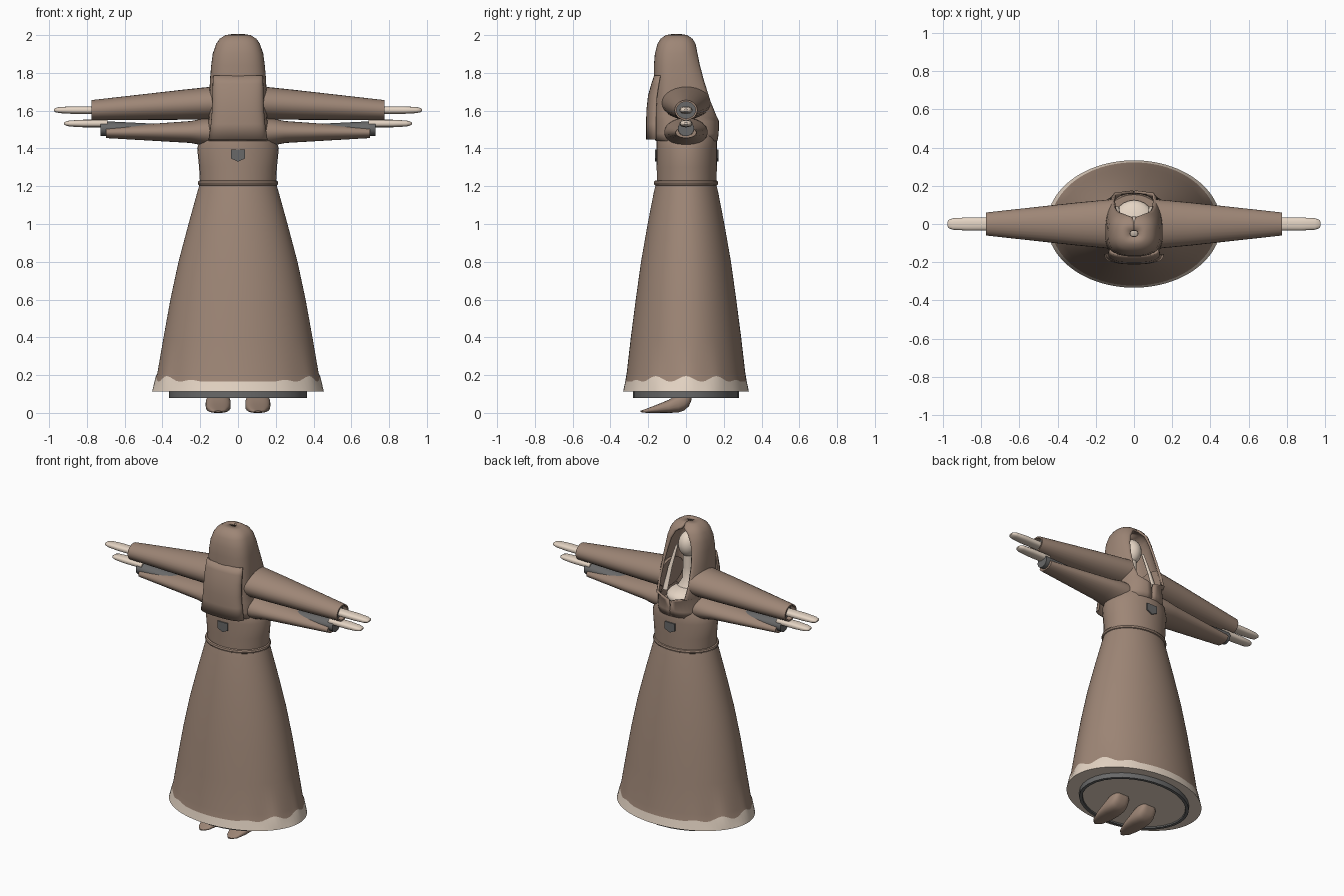
import bpy, bmesh, math
from mathutils import Vector

if "Cube" in bpy.data.objects:
    bpy.data.objects.remove(bpy.data.objects["Cube"])


def material(name, rgb):
    m = bpy.data.materials.new(name)
    m.diffuse_color = (*rgb, 1)
    m.use_nodes = True
    m.node_tree.nodes["Principled BSDF"].inputs["Base Color"].default_value = m.diffuse_color
    return m


BROWN = material("robe brown", (0.34, 0.238, 0.181))
CREAM = material("pale cream", (0.78, 0.66, 0.55))
GREY = material("lining grey", (0.14, 0.14, 0.14))


def loft(name, rings, mats, closed=True, caps=True, rule=None, thick=0, angle=40):
    """Skin a list of equal-length rings; rule(face) gives the material index."""
    bm = bmesh.new()
    vs = [[bm.verts.new(p) for p in r] for r in rings]
    n = len(rings[0])
    for a, b in zip(vs, vs[1:]):
        for i in range(n if closed else n - 1):
            j = (i + 1) % n
            bm.faces.new((a[i], a[j], b[j], b[i]))
    if caps and closed:
        bm.faces.new(vs[0])
        bm.faces.new(vs[-1])
    bmesh.ops.recalc_face_normals(bm, faces=bm.faces)
    if rule:
        bm.faces.ensure_lookup_table()
        for f in bm.faces:
            f.material_index = rule(f)
    me = bpy.data.meshes.new(name)
    bm.to_mesh(me)
    bm.free()
    ob = bpy.data.objects.new(name, me)
    bpy.context.collection.objects.link(ob)
    for m in mats:
        me.materials.append(m)
    if thick:
        s = ob.modifiers.new("thickness", 'SOLIDIFY')
        s.thickness, s.offset = thick, 0
    bpy.ops.object.select_all(action='DESELECT')
    ob.select_set(True)
    bpy.context.view_layer.objects.active = ob
    bpy.ops.object.shade_smooth_by_angle(angle=math.radians(angle))
    return ob


def oval(c, u, v, n=32, e=1.0):
    """Ring around c spanned by half axes u and v; e below 1 squares it."""
    pw = lambda t: math.copysign(abs(t) ** e, t)
    return [Vector(c) + Vector(u) * pw(math.cos(2 * math.pi * i / n))
            + Vector(v) * pw(math.sin(2 * math.pi * i / n)) for i in range(n)]


def level(z, rx, ry, cy=0.0, n=32):
    return oval((0, cy, z), (rx, 0, 0), (0, ry, 0), n)


def shell_ring(z, front, back, w, half_angle, n=40):
    """Horseshoe section open towards the back."""
    A = math.radians(half_angle)
    c = (front + min(back, 0.05)) / 2
    rear = (back - c) / max(abs(math.cos(A)) ** 0.7, 0.05)
    pts = []
    for i in range(n + 1):
        t = -A + 2 * A * i / n
        k = math.cos(t)
        y = c - (c - front) * k ** 0.7 if k > 0 else c + rear * abs(k) ** 0.7
        pts.append((w * math.copysign(abs(math.sin(t)) ** 0.8, t), y, z))
    return pts


# Skirt with scalloped pale hem
N = 96
skirt = [(1.21, .203, .16), (1.17, .215, .17), (1.0, .262, .203), (.8, .315, .238),
         (.6, .358, .266), (.4, .394, .292), (.21, .427, .314)]
rings = [level(z, a, b, 0, N) for z, a, b in skirt]
hem = []
for i, p in enumerate(level(.165, .435, .322, 0, N)):
    side = max(0, abs(math.cos(2 * math.pi * i / N)) - .45) / .55
    p.z += .03 * min(1, 2 * side) * (.5 + .5 * math.cos(2 * math.pi * i / 8))
    hem.append(p)
rings += [hem, level(.112, .455, .333, 0, N)]
loft("skirt", rings, [BROWN, CREAM],
     rule=lambda f: 1 if min(v.co.z for v in f.verts) < .12 else 0)

# Hoop under the skirt, grey rim and pale base
loft("under_hoop", [level(.13, .365, .28), level(.08, .365, .28),
                    level(.08, .345, .262), level(.088, .343, .26)], [GREY, CREAM],
     rule=lambda f: 1 if len(f.verts) > 4 and f.calc_center_median().z < .1 else 0)

# Torso and belt
loft("torso", [level(z, a, b, .004) for z, a, b in
               [(1.19, .2, .158), (1.3, .206, .159), (1.4, .216, .161),
                (1.45, .2, .16), (1.5, .16, .15)]], [BROWN])
loft("belt", [level(1.217 + .014 * math.sin(t), .202 + .011 * math.cos(t),
                    .16 + .011 * math.cos(t), 0, 48)
              for t in [k * math.pi / 4 for k in range(9)]], [BROWN], caps=False)

# Small shield patches on chest and back
shield = [(-.037, 1.395), (.037, 1.395), (.037, 1.347), (0, 1.33), (-.037, 1.347)]
for name, y in (("chest_patch", -.16), ("back_patch", .168)):
    loft(name, [[(x, y + d, z) for x, z in shield] for d in (-.004, .004)], [GREY])

# Hood, open at the back, with closed collar below the opening
hood = [(2.0, -.065, -.035, .02, 180), (1.993, -.105, .005, .065, 180),
        (1.975, -.13, .03, .093, 178), (1.95, -.145, .045, .11, 160),
        (1.9, -.158, .055, .127, 150), (1.84, -.163, .068, .135, 144),
        (1.76, -.163, .09, .142, 140), (1.65, -.163, .125, .145, 138),
        (1.57, -.163, .158, .148, 143), (1.545, -.163, .168, .15, 178),
        (1.48, -.16, .166, .155, 180), (1.44, -.155, .16, .155, 180)]
loft("hood", [shell_ring(*r) for r in hood], [BROWN], closed=False, thick=.014, angle=50)

# Drape hanging over the chest
drape = [(1.785, -.163, -.1, .125, 88), (1.74, -.178, -.1, .128, 88),
         (1.68, -.195, -.1, .13, 88), (1.6, -.204, -.1, .132, 88),
         (1.53, -.205, -.1, .138, 88), (1.448, -.205, -.1, .15, 88)]
loft("chest_drape", [shell_ring(*r) for r in drape], [BROWN], closed=False, thick=.012)


def ball(name, c, r, mat):
    """Ellipsoid as a stack of rings."""
    ks = [math.pi * (k + .25) / 12.5 for k in range(13)]
    return loft(name, [oval((c[0], c[1], c[2] + r[2] * math.cos(t)),
                            (r[0] * math.sin(t), 0, 0), (0, r[1] * math.sin(t), 0), 24)
                       for t in ks], [mat])


# Figure inside the hood
ball("head", (0, -.03, 1.85), (.062, .07, .082), CREAM)
loft("neck", [level(z, r, r, -.03, 20) for z, r in
              [(1.8, .035), (1.7, .036), (1.62, .04), (1.57, .07)]], [CREAM])
ball("shoulders", (0, 0, 1.525), (.115, .125, .055), CREAM)


def limb(name, s, sections, mats, e=1.0, rule=None):
    """Loft along x: each section is x, z centre, half depth, half height."""
    return loft(name, [oval((s * x, 0, z), (0, ry, 0), (0, 0, rz), 28, e)
                       for x, z, ry, rz in sections], mats, rule=rule)


for s, side in ((1, "left"), (-1, "right")):
    # Open sleeve ends show the grey lining
    limb(side + "_upper_sleeve", s,
         [(.11, 1.642, .13, .088), (.3, 1.631, .112, .079), (.775, 1.603, .06, .053),
          (.775, 1.603, .05, .044), (.74, 1.603, .05, .044)], [BROWN, GREY],
         rule=lambda f: 1 if max(abs(v.co.x) for v in f.verts) < .745
         and abs(f.calc_center_median().x) > .7 else 0)
    limb(side + "_lower_sleeve", s,
         [(.12, 1.485, .115, .08), (.18, 1.487, .115, .072), (.25, 1.487, .105, .058),
          (.7, 1.484, .055, .029)], [BROWN])
    limb(side + "_sleeve_lining", s,
         [(.25, 1.49, .05, .03), (.5, 1.5, .046, .034), (.727, 1.505, .042, .04)], [GREY])
    # Mitten hands
    for part, x0, tip, z in (("upper", .73, .975, 1.603), ("lower", .69, .92, 1.532)):
        limb(f"{side}_{part}_hand", s,
             [(x0, z, .034, .02), (tip - .1, z, .034, .02), (tip - .03, z, .03, .016),
              (tip - .008, z, .023, .011), (tip, z, .012, .005)], [CREAM], e=.8)
    # Pale strands beside the neck
    loft(side + "_strand", [oval((s * x, y, z), (r, 0, 0), (0, .008, 0), 12)
                            for x, y, z, r in [(.06, .01, 1.84, .008), (.085, .045, 1.7, .014),
                                               (.095, .085, 1.56, .018)]], [CREAM])
    # Pointed shoes
    loft(side + "_shoe", [oval((s * .105, y, (lo + hi) / 2), (w, 0, 0),
                               (0, 0, (hi - lo) / 2), 24, .75)
                          for y, lo, hi, w in
                          [(-.24, .004, .012, .012), (-.21, 0, .022, .038),
                           (-.15, 0, .045, .058), (-.09, 0, .07, .066),
                           (-.04, .002, .1, .066), (-.01, .012, .11, .06),
                           (.015, .035, .115, .052), (.03, .07, .115, .035)]], [BROWN])
